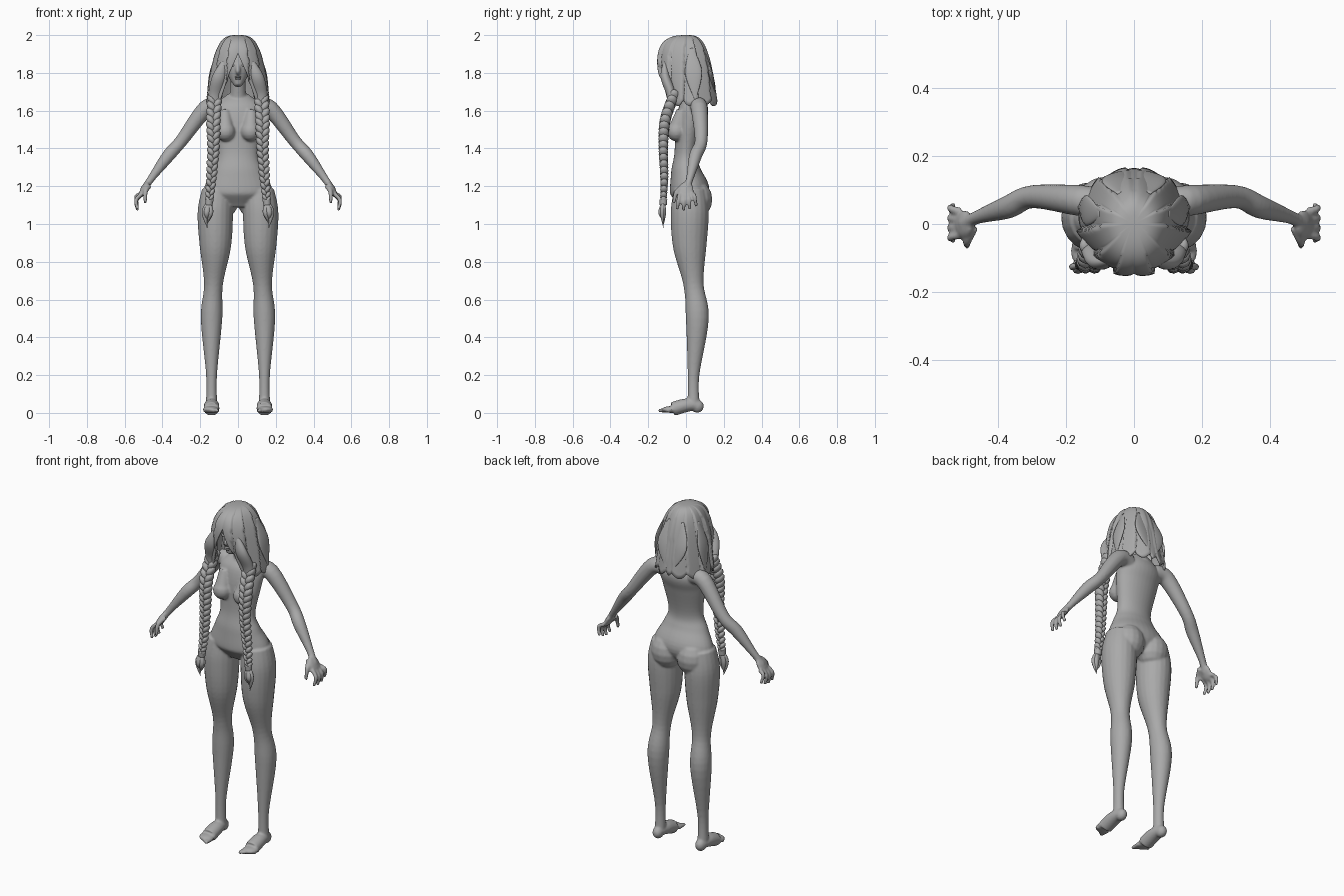
import bpy, bmesh, math
from mathutils import Vector, Matrix

default_cube = bpy.data.objects.get("Cube")
if default_cube:
    bpy.data.objects.remove(default_cube, do_unlink=True)

shade = (.4, .4, .4, 1)
grey = bpy.data.materials.new("clay grey")
grey.use_nodes = True
grey.diffuse_color = shade
grey.node_tree.nodes["Principled BSDF"].inputs["Base Color"].default_value = shade


def spline(rows, t):
    """Smooth interpolation through rows of numbers, t from 0 to 1."""
    last = len(rows) - 1
    index = min(int(t * last), last - 1)
    f = t * last - index
    before, start, end, after = (rows[max(0, min(last, index + k))] for k in (-1, 0, 1, 2))
    result = []
    for a, b, c, d in zip(before, start, end, after):
        tangent_in, tangent_out = (c - a) / 2, (d - b) / 2
        ease = f * f * (3 - 2 * f)
        curve = f * (1 - f) * ((1 - f) * tangent_in - f * tangent_out)
        result.append(b + (c - b) * ease + curve)
    return result


def tube(bm, rows, flat=1, ref=(1, 0, 0), sides=20):
    """Loft ellipses along rows of x, y, z, radius; flat scales the depth."""
    steps = (len(rows) - 1) * 6
    points = [spline(rows, i / steps) for i in range(steps + 1)]
    centres = [Vector(p[:3]) for p in points]
    rings = []
    for i, centre in enumerate(centres):
        tangent = (centres[min(i + 1, steps)] - centres[max(i - 1, 0)]).normalized()
        wide = Vector(ref)
        wide = (wide - tangent * wide.dot(tangent)).normalized()
        deep = tangent.cross(wide) * flat
        radius = max(points[i][3], .002)
        ring = []
        for k in range(sides):
            angle = math.tau * k / sides
            offset = wide * math.cos(angle) + deep * math.sin(angle)
            ring.append(bm.verts.new(centre + offset * radius))
        rings.append(ring)
    for lower, upper in zip(rings, rings[1:]):
        for k in range(sides):
            bm.faces.new((lower[k - 1], lower[k], upper[k], upper[k - 1]))
    bm.faces.new(rings[0])
    bm.faces.new(rings[-1])


def ball(bm, centre, radii, tilt=0, segments=16):
    """Ellipsoid, tilted about the front-to-back axis."""
    matrix = Matrix.Translation(centre) @ Matrix.Rotation(tilt, 4, 'Y') @ Matrix.Diagonal((*radii, 1))
    bmesh.ops.create_uvsphere(bm, u_segments=segments, v_segments=segments // 2,
                              radius=1, matrix=matrix)


def mirror(bm):
    """Copy everything made so far to the other side."""
    geometry = bm.verts[:] + bm.edges[:] + bm.faces[:]
    bmesh.ops.mirror(bm, geom=geometry, axis='X', merge_dist=.0001)


def finish(bm, name):
    bmesh.ops.recalc_face_normals(bm, faces=bm.faces)
    for face in bm.faces:
        face.smooth = True
    mesh = bpy.data.meshes.new(name)
    bm.to_mesh(mesh)
    bm.free()
    mesh.materials.append(grey)
    part = bpy.data.objects.new(name, mesh)
    bpy.context.collection.objects.link(part)
    return part


forward = (0, 1, 0)

# Leg, foot and toes
bm = bmesh.new()
tube(bm, [(.11, .02, 1.18, .08), (.12, .02, 1.06, .094), (.12, .02, .88, .083), (.13, .04, .68, .05),
          (.14, .06, .5, .057), (.14, .04, .2, .029), (.14, .04, .05, .03)], flat=1.07)
ball(bm, (.14, .06, .035), (.03, .035, .035))
tube(bm, [(.14, .06, .04, .03), (.14, 0, .04, .04), (.14, -.07, .02, .042)], flat=.9)
ball(bm, (.144, -.08, .018), (.043, .05, .018))
for toe in range(5):
    x = .112 + .016 * toe
    reach = .145 - .011 * toe
    size = .013 - .001 * toe
    tube(bm, [(x, -.09, size, size), (x, -reach, size, size * .8)], sides=10)

# Chest and seat volumes
ball(bm, (.066, -.05, 1.49), (.053, .052, .053))
tube(bm, [(.07, -.02, 1.6, .03), (.066, -.05, 1.5, .045)])
ball(bm, (.083, .055, 1.13), (.09, .085, .1))

# Arm, palm, fingers and thumb
tube(bm, [(.09, .06, 1.62, .045), (.17, .07, 1.61, .045), (.3, .08, 1.44, .034),
          (.37, .05, 1.36, .034), (.46, .02, 1.24, .02), (.5, 0, 1.18, .02)], ref=forward)
ball(bm, (.5, 0, 1.18), (.017, .042, .05), tilt=-.5)
for finger in range(4):
    y = .026 * (finger - 1.4)
    tip = 1.07 + .006 * (finger - 1) ** 2
    tube(bm, [(.51, y * .9, 1.16, .012), (.54, y * 1.1, tip + .05, .011), (.53, y * 1.3, tip, .009)],
         ref=forward, sides=10)
tube(bm, [(.47, -.01, 1.2, .014), (.49, -.05, 1.17, .013), (.49, -.065, 1.11, .009)],
     ref=forward, sides=10)
mirror(bm)

# Torso, neck, head and nose, fused with the limbs into one skin
tube(bm, [(0, .02, 1.09, .09), (0, .02, 1.17, .18), (0, 0, 1.28, .137), (0, 0, 1.37, .106),
          (0, .02, 1.53, .13), (0, .045, 1.62, .13), (0, .06, 1.69, .05)], flat=.58, sides=32)
tube(bm, [(0, .055, 1.63, .06), (0, .03, 1.7, .042), (0, .01, 1.8, .042)])
ball(bm, (0, .005, 1.875), (.075, .1, .095))
tube(bm, [(0, -.075, 1.73, .018), (0, -.055, 1.78, .05), (0, -.04, 1.85, .065), (0, -.02, 1.92, .06)])
tube(bm, [(0, -.1, 1.85, .008), (0, -.116, 1.81, .013), (0, -.1, 1.8, .012)], sides=10)
body = finish(bm, "body")
fuse = body.modifiers.new("fuse", 'REMESH')
fuse.mode = 'VOXEL'
fuse.voxel_size = .006
fuse.use_smooth_shade = True
soften = body.modifiers.new("soften", 'SMOOTH')
soften.iterations = 6

# Eyes, brows and lips
bm = bmesh.new()
ball(bm, (.027, -.094, 1.84), (.015, .009, .008))
ball(bm, (.028, -.095, 1.86), (.02, .008, .004), tilt=.15)
mirror(bm)
for height in (1.778, 1.769):
    ball(bm, (0, -.105, height), (.016, .008, .005))
finish(bm, "face_features")

# Hair: a parted shell of overlapping locks with a scalloped hem
bm = bmesh.new()
columns, rows = 64, 30
grid = []
for row in range(rows + 1):
    t = row / rows
    drop = t * t
    side_radius = .16 * drop ** .28
    front_radius = .15 * math.sin(2.3 * drop ** .4)
    parting = 1.4 * max(0, t - .52)
    line = []
    for column in range(columns + 1):
        angle = parting + (math.pi - parting) * column / columns
        lock = (angle * 6 / math.pi + t / 4) % 1
        fade = min(1, 2 * t, (math.pi - angle) * 3)
        ridge = (lock - .5) * .016 * fade
        hem = .34 + .03 * math.sin(lock * math.pi) * min(1, angle)
        depth = front_radius if angle < math.pi / 2 else side_radius
        line.append(bm.verts.new((math.sin(angle) * (side_radius + ridge),
                                  -math.cos(angle) * (depth + ridge), 1.995 - hem * drop)))
    grid.append(line)
for upper, lower in zip(grid, grid[1:]):
    for k in range(columns):
        bm.faces.new((upper[k], upper[k + 1], lower[k + 1], lower[k]))
bmesh.ops.remove_doubles(bm, verts=bm.verts, dist=.0001)
mirror(bm)
hair = finish(bm, "hair_shell")
thickness = hair.modifiers.new("thickness", 'SOLIDIFY')
thickness.thickness = .01
thickness.offset = 0

# Loose locks: cheek sweep, side tip and back tip
bm = bmesh.new()
tube(bm, [(.07, -.11, 1.86, .015), (.1, -.11, 1.78, .035), (.12, -.08, 1.69, .035), (.13, -.08, 1.6, .02)],
     flat=.7)
tube(bm, [(.1, .03, 1.93, .01), (.14, .04, 1.8, .045), (.165, .05, 1.65, 0)], flat=.25, ref=forward)
tube(bm, [(.03, .09, 1.93, .02), (.05, .13, 1.8, .045), (.02, .16, 1.67, 0)], flat=.25)
mirror(bm)
finish(bm, "hair_locks")

# Braids: alternating slanted lobes along a path
path = [(.12, -.06, 1.69, .035), (.13, -.11, 1.55, .035), (.13, -.12, 1.4, .03),
        (.14, -.115, 1.25, .026), (.152, -.12, 1.12, .02)]
bm = bmesh.new()
lobes = 36
for i in range(lobes + 1):
    x, y, z, radius = spline(path, i / lobes)
    side = 1 if i % 2 else -1
    ball(bm, (x + side * radius * .4, y, z), (radius * .6, radius * .85, radius), side * .6, segments=12)
mirror(bm)
finish(bm, "braids")

# Band and pointed tassel at each braid end
bm = bmesh.new()
tube(bm, [(.152, -.12, 1.13, .021), (.154, -.12, 1.1, .019)])
mirror(bm)
finish(bm, "braid_bands")
bm = bmesh.new()
for strand in range(5):
    angle = math.tau * strand / 5
    x, y = .16 + .016 * math.cos(angle), -.126 + .01 * math.sin(angle)
    tube(bm, [(.154, -.12, 1.12, .01), (x, y, 1.06, .016), (.163, -.12, .98 + .01 * strand, 0)],
         flat=.7, sides=8)
mirror(bm)
finish(bm, "braid_tassels")
